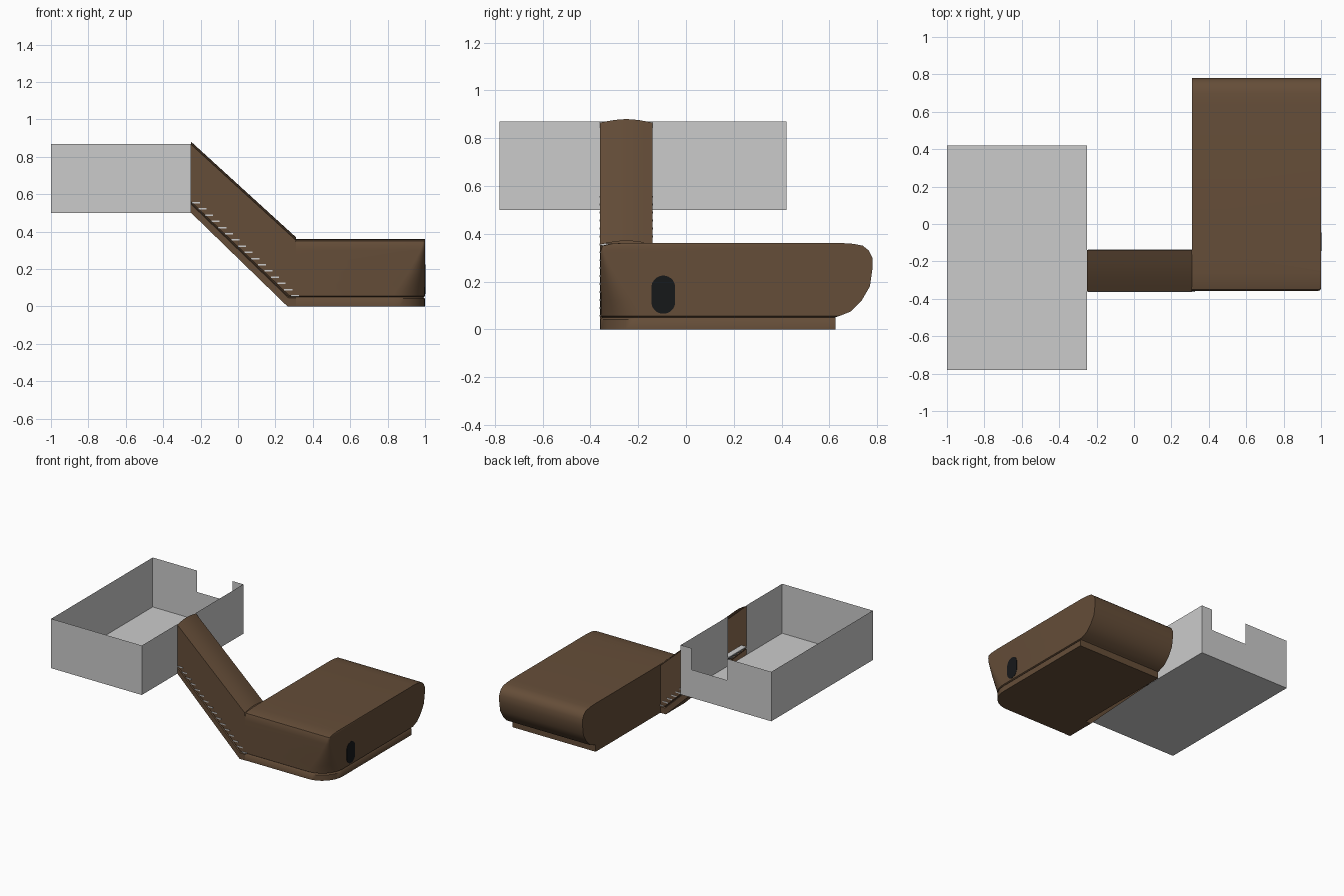
import bpy, math

if "Cube" in bpy.data.objects:
    bpy.data.objects.remove(bpy.data.objects["Cube"])

def material(name, rgb):
    m = bpy.data.materials.new(name)
    m.diffuse_color = (*rgb, 1)
    m.use_nodes = True
    m.node_tree.nodes["Principled BSDF"].inputs["Base Color"].default_value = m.diffuse_color
    return m

BROWN = material("earth_brown", (0.13, 0.075, 0.04))
BLACK = material("black", (0.008, 0.009, 0.01))

def make(name, verts, faces, mat=None, smooth=None):
    me = bpy.data.meshes.new(name)
    me.from_pydata(verts, [], faces)
    me.update()
    ob = bpy.data.objects.new(name, me)
    bpy.context.collection.objects.link(ob)
    if mat:
        me.materials.append(mat)
    if smooth:
        bpy.ops.object.select_all(action='DESELECT')
        ob.select_set(True)
        bpy.context.view_layer.objects.active = ob
        bpy.ops.object.shade_smooth_by_angle(angle=math.radians(smooth))
    return ob

def loft(rings, closed=True, skip=()):
    n = len(rings[0])
    faces = []
    for k in range(len(rings) - 1):
        for i in range(n if closed else n - 1):
            if i not in skip:
                j = (i + 1) % n
                faces.append((k*n + i, k*n + j, (k+1)*n + j, (k+1)*n + i))
    return [v for r in rings for v in r], faces

# Open-topped room, thin walls with a doorway and a notch
X0, X1, Y0, Y1, Z0, Z1 = -1, -0.25, -0.78, 0.42, 0.5, 0.87
D0, D1 = -0.36, -0.14
panels = [
    [(X0, Y0, Z0), (X0, Y1, Z0), (X1, Y1, Z0), (X1, Y0, Z0)],
    [(X0, Y0, Z0), (X1, Y0, Z0), (X1, Y0, Z1), (X0, Y0, Z1)],
    [(X0, Y1, Z0), (X0, Y0, Z0), (X0, Y0, Z1), (X0, Y1, Z1)],
    [(X1, Y0, Z0), (X1, D0, Z0), (X1, D0, Z1), (X1, Y0, Z1)],
    [(X1, D1, Z0), (X1, Y1, Z0), (X1, Y1, Z1), (X1, D1, Z1)],
]
NA, NB, NZ = -0.635, -0.34, 0.71
for a, b, top in ((X1, NB, Z1), (NB, NA, NZ), (NA, X0, Z1)):
    panels.append([(a, Y1, Z0), (b, Y1, Z0), (b, Y1, top), (a, Y1, top)])
verts, faces = [], []
for p in panels:
    faces.append(tuple(range(len(verts), len(verts) + len(p))))
    verts += p
make("room", verts, faces)

# Sloping stair tunnel: arched section with a low curb, sheared at the bend
def section(xb, zb, xt, h):
    pts = [(D0, 0), (D0, 0.045), (D0 + 0.008, 0.05), (D0, 0.06)]
    for i in range(9):
        t = i / 8
        pts.append((D0 + (D1 - D0) * t, h - 0.015 + 0.015 * math.sin(math.pi * t)))
    pts += [(D1, 0.06), (D1 - 0.008, 0.05), (D1, 0.045), (D1, 0)]
    return [(xb + (xt - xb) * z / h, y, zb + z) for y, z in pts]

v, f = loft([section(-0.25, 0.5, -0.25, 0.38), section(0.265, 0, 0.31, 0.37),
             section(0.31, 0, 0.31, 0.37)])
make("stair_tunnel", v, f, BROWN, 35)

# Stair treads, just poking through the tunnel walls
v, f = [], []
for i in range(16):
    x, z = -0.247 + 0.0353 * i, 0.555 - 0.0332 * i
    b = len(v)
    v += [(x + dx, y, z + dz) for dz in (-0.004, 0.004)
          for dx, y in ((0, -0.3625), (0.043, -0.3625), (0.043, -0.1375), (0, -0.1375))]
    f += [tuple(b + k for k in q) for q in
          ((3, 2, 1, 0), (4, 5, 6, 7), (0, 1, 5, 4), (1, 2, 6, 5), (2, 3, 7, 6), (3, 0, 4, 7))]
make("stair_treads", v, f)

# Cavern: stacked outlines, front right corner rounded below and square above
def outline(z, ymin, ymax, r, inset=0.0):
    xl, xr = 0.31 , 1.0 - inset
    pts = [(xl, ymax), (xl, D1), (xl, ymin)]
    for i in range(9):
        a = -math.pi / 2 + math.pi / 2 * i / 8
        pts.append((xr - r + r * math.cos(a), ymin + r + r * math.sin(a)))
    pts.append((xr, ymax))
    return [(x, y, z) for x, y in pts]

levels = [(0, -0.358, 0.625, 0.17), (0.042, -0.358, 0.625, 0.17),
          (0.05, -0.35, 0.625, 0.17, 0.008), (0.055, -0.358, 0.64, 0.17),
          (0.075, -0.358, 0.69, 0.16), (0.12, -0.358, 0.735, 0.13),
          (0.18, -0.358, 0.77, 0.09), (0.25, -0.358, 0.78, 0.05),
          (0.30, -0.358, 0.78, 0.025), (0.33, -0.357, 0.765, 0.015),
          (0.35, -0.35, 0.74, 0.012), (0.358, -0.32, 0.70, 0.01),
          (0.362, -0.26, 0.64, 0.01)]
rings = [outline(*l) for l in levels]
v, f = loft(rings, skip=(1,))
n = len(rings[0])
f.append(tuple(reversed(range(n))))
f.append(tuple(range(len(v) - n, len(v))))
make("cavern", v, f, BROWN, 50)

# Floor strip joining the tunnel to the cavern
make("floor_joint", [(0.265, D0, 0), (0.31, D0, 0), (0.31, D1, 0), (0.265, D1, 0)],
     [(3, 2, 1, 0)], BROWN)

# Black pill-shaped opening on the right wall
ring = []
for i in range(24):
    a = 2 * math.pi * (i + 0.5) / 24
    up = 0.03 if math.sin(a) > 0 else -0.03
    ring.append((-0.095 + 0.05 * math.cos(a), 0.145 + up + 0.05 * math.sin(a)))
v, f = loft([[(x, y, z) for y, z in ring] for x in (0.97, 1.002)])
f += [tuple(range(24, 48))]
make("wall_opening", v, f, BLACK)
